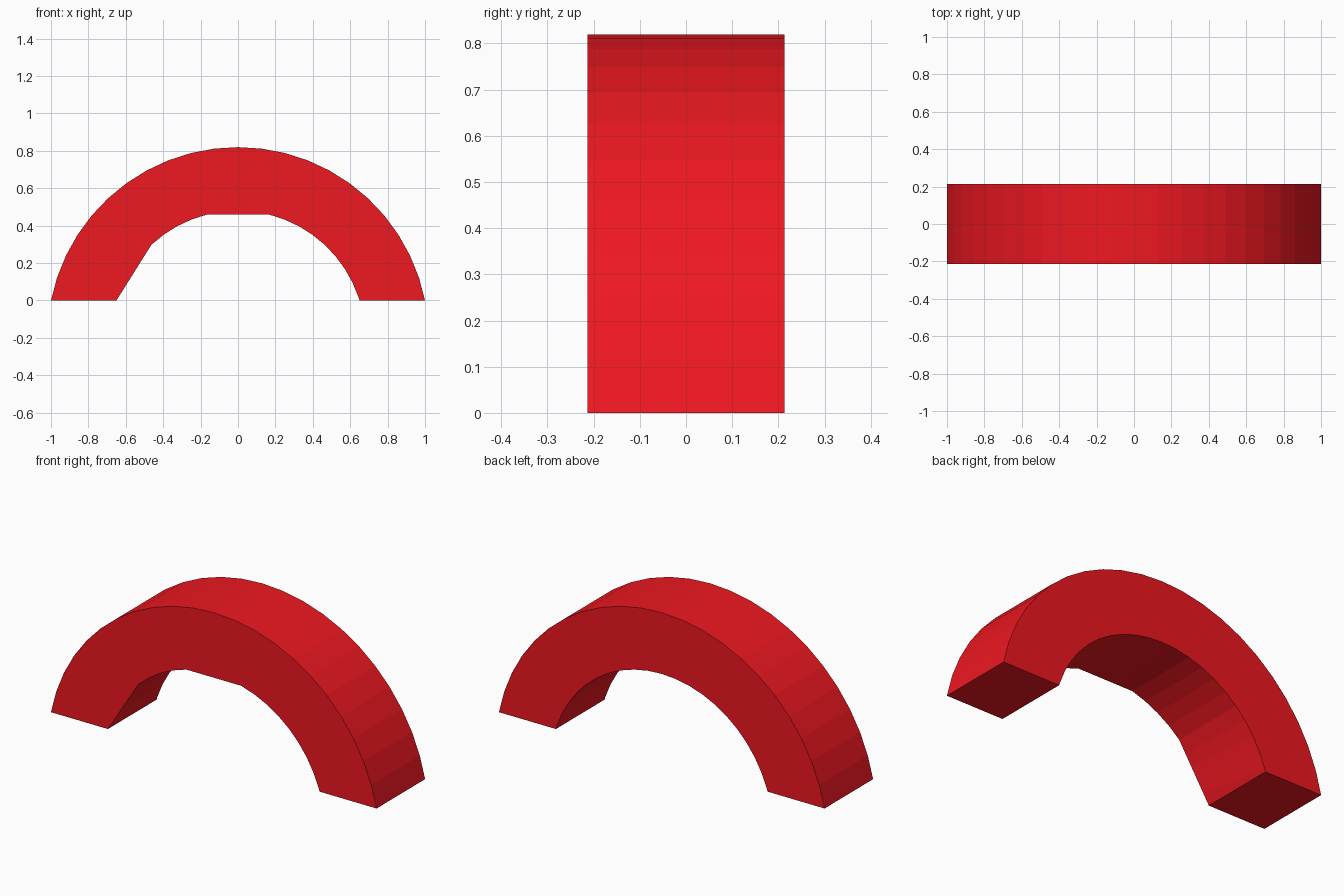
import bpy, bmesh
from math import sin, cos, atan2, hypot
from mathutils import Vector

if "Cube" in bpy.data.objects:
    bpy.data.objects.remove(bpy.data.objects["Cube"])

HALF_DEPTH = 0.213
CENTRE_Z = -0.2          # both arcs share a centre below the ground
SEGMENTS = 22
OUTER_R = hypot(1.0, CENTRE_Z)
INNER_R = 0.68
HALF_ANGLE = atan2(1.0, -CENTRE_Z)
FLATS = [(0, 5), (9, 13)]   # straight chords on the front inner edge


def arc(radius, end_x, y):
    pts = []
    for i in range(SEGMENTS + 1):
        a = HALF_ANGLE * (2 * i / SEGMENTS - 1)
        pts.append(Vector((radius * sin(a), y, CENTRE_Z + radius * cos(a))))
    # feet stand flat on the ground
    pts[0] = Vector((-end_x, y, 0))
    pts[-1] = Vector((end_x, y, 0))
    return pts


outer_front = arc(OUTER_R, 1.0, -HALF_DEPTH)
outer_back = arc(OUTER_R, 1.0, HALF_DEPTH)
inner_front = arc(INNER_R, 0.65, -HALF_DEPTH)
inner_back = arc(INNER_R, 0.65, HALF_DEPTH)
for a, b in FLATS:
    for i in range(a + 1, b):
        inner_front[i] = inner_front[a].lerp(inner_front[b], (i - a) / (b - a))

# Arch body: four rails joined by quads, closed at both feet
bm = bmesh.new()
rails = [[bm.verts.new(p) for p in rail]
         for rail in (outer_front, outer_back, inner_back, inner_front)]
for k in range(4):
    r, s = rails[k], rails[(k + 1) % 4]
    for i in range(SEGMENTS):
        bm.faces.new((r[i], r[i + 1], s[i + 1], s[i]))
for end in (0, -1):
    bm.faces.new([rail[end] for rail in rails])
bmesh.ops.recalc_face_normals(bm, faces=bm.faces)
mesh = bpy.data.meshes.new("arch_block")
bm.to_mesh(mesh)
bm.free()

arch = bpy.data.objects.new("arch_block", mesh)
bpy.context.collection.objects.link(arch)
red = bpy.data.materials.new("red")
red.diffuse_color = (0.86, 0.009, 0.015, 1)
red.use_nodes = True
red.node_tree.nodes["Principled BSDF"].inputs["Base Color"].default_value = red.diffuse_color
mesh.materials.append(red)
